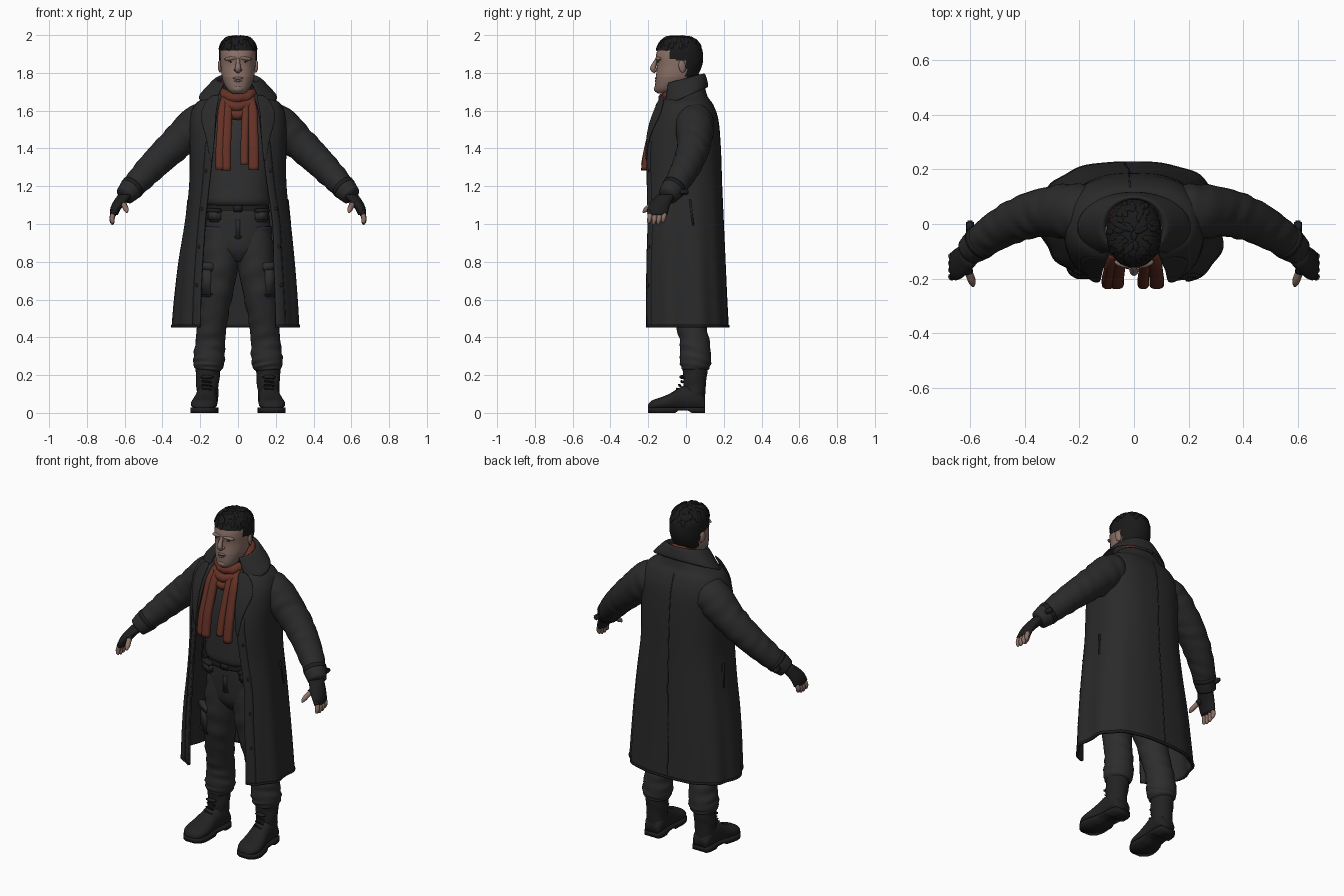
import bpy, bmesh, math, random
from mathutils import Vector

cube = bpy.data.objects.get("Cube")
if cube:
    bpy.data.objects.remove(cube)
random.seed(4)
SIDES = ((1, "left"), (-1, "right"))


def material(name, r, g, b):
    m = bpy.data.materials.new(name)
    m.use_nodes = True
    m.diffuse_color = (r, g, b, 1)
    node = m.node_tree.nodes["Principled BSDF"]
    node.inputs["Base Color"].default_value = (r, g, b, 1)
    node.inputs["Roughness"].default_value = 0.8
    return m


COAT = material("coat charcoal", .023, .023, .023)
TRIM = material("dark trim", .013, .013, .013)
PANTS = material("trouser grey", .026, .026, .027)
KNIT = material("sweater grey", .03, .03, .03)
BOOT = material("boot black", .016, .016, .016)
SCARF = material("scarf rust", .13, .031, .019)
SKIN = material("skin", .26, .165, .135)
STUBBLE = material("stubble skin", .21, .14, .12)
HAIR = material("hair black", .01, .01, .01)


def finish(name, bm, mat, thick=0, sub=0):
    bmesh.ops.recalc_face_normals(bm, faces=bm.faces)
    me = bpy.data.meshes.new(name)
    bm.to_mesh(me)
    bm.free()
    me.materials.append(mat)
    me.shade_smooth()
    ob = bpy.data.objects.new(name, me)
    bpy.context.collection.objects.link(ob)
    if thick:
        mod = ob.modifiers.new("thickness", "SOLIDIFY")
        mod.thickness, mod.offset = thick, 0
    if sub:
        ob.modifiers.new("smooth", "SUBSURF").levels = sub
        ob.modifiers["smooth"].render_levels = sub
    return ob


def grid(name, rows, mat, around=False, along=False, caps=False, thick=0, sub=0):
    """Skin a list of equally long point rows."""
    bm = bmesh.new()
    vs = [[bm.verts.new(p) for p in row] for row in rows]
    n, m = len(rows), len(rows[0])
    for i in range(n if along else n - 1):
        for j in range(m if around else m - 1):
            a, b, k = vs[i], vs[(i + 1) % n], (j + 1) % m
            bm.faces.new((a[j], a[k], b[k], b[j]))
    if caps:
        bm.faces.new(vs[0])
        bm.faces.new(vs[-1])
    return finish(name, bm, mat, thick, sub)


def spline(pts, steps, closed=False):
    """Catmull-Rom through tuples of any length."""
    n, out = len(pts), []
    get = (lambda i: pts[i % n]) if closed else (lambda i: pts[max(0, min(n - 1, i))])
    for i in range(n if closed else n - 1):
        for s in range(steps):
            t = s / steps
            out.append(tuple(.5 * (2 * b + (c - a) * t + (2 * a - 5 * b + 4 * c - d) * t * t
                       + (3 * b - a - 3 * c + d) * t ** 3)
                       for a, b, c, d in zip(get(i - 1), get(i), get(i + 1), get(i + 2))))
    return out if closed else out + [tuple(pts[-1])]


def ring(z, cx, w, yf, yb, n=32, power=2, opening=None, fold=0):
    """Rounded horizontal section, optionally open at the front and draped by folds."""
    e, cy, d, pts = 2 / power, (yf + yb) / 2, (yb - yf) / 2, []
    t0 = math.asin(min(1, opening / w) ** (1 / e)) if opening else 0
    for j in range(n):
        t = t0 + (2 * math.pi - 2 * t0) * j / (n - 1 if opening else n)
        s, c = math.sin(t), math.cos(t)
        swing = (2 if s > 0 else 4) * math.sin(2 * t) if c > 0 else 0
        k = 1 + fold * (math.sin(11 * t) * abs(s) + swing)
        pts.append((cx + k * w * math.copysign(abs(s) ** e, s),
                    cy - k * d * math.copysign(abs(c) ** e, c), z))
    return pts


def loft(name, rows, mat, steps=4, power=2, n=32):
    return grid(name, [ring(*r, n=n, power=power) for r in spline(rows, steps)], mat, around=True, caps=True)


def tube(name, pts, mat, n=16, steps=6, wrinkle=0, closed=False):
    """Round section swept along (x, y, z, radius) points, with slanting cloth creases."""
    path, rows = spline(pts, steps, closed), []
    m = len(path)
    for i, p in enumerate(path):
        a = path[(i - 1) % m] if closed else path[max(0, i - 1)]
        b = path[(i + 1) % m] if closed else path[min(m - 1, i + 1)]
        t = (Vector(b[:3]) - Vector(a[:3])).normalized()
        u = t.cross(Vector((0, 1, 0)) if abs(t.y) < .8 and not closed else Vector((0, 0, 1))).normalized()
        v = t.cross(u)
        row = []
        for j in range(n):
            g = 2 * math.pi * j / n
            crease = math.sin(i * 1.1 + 3 * math.sin(g + .4)) * (.5 + .5 * math.sin(i * .37 + 2 * g))
            r = p[3] * (1 + wrinkle * crease)
            row.append(Vector(p[:3]) + r * (math.cos(g) * u + math.sin(g) * v))
        rows.append(row)
    return grid(name, rows, mat, around=True, along=closed, caps=not closed)


def blob(name, loc, size, mat, rot=(0, 0, 0)):
    bm = bmesh.new()
    bmesh.ops.create_uvsphere(bm, u_segments=12, v_segments=8, radius=1)
    ob = finish(name, bm, mat)
    ob.location, ob.scale, ob.rotation_euler = loc, size, rot
    return ob


def box(name, loc, size, mat, rot=(0, 0, 0), bevel=.006):
    bm = bmesh.new()
    bmesh.ops.create_cube(bm, size=1)
    bmesh.ops.scale(bm, vec=size, verts=bm.verts)
    bmesh.ops.bevel(bm, geom=bm.edges[:], offset=min(bevel, min(size) * .4), segments=2, affect="EDGES")
    ob = finish(name, bm, mat)
    ob.location, ob.rotation_euler = loc, rot
    return ob


# Coat shell: z, centre x, half width, front y, back y, half opening
coat = [(.455, -.012, .327, -.222, .22, .203), (.6, -.01, .318, -.224, .212, .2), (.8, -.006, .3, -.224, .203, .19),
        (1, 0, .275, -.222, .194, .18), (1.2, 0, .252, -.222, .185, .155), (1.4, 0, .25, -.213, .178, .13),
        (1.55, 0, .25, -.176, .165, .115), (1.63, 0, .222, -.138, .138, .1), (1.67, 0, .165, -.105, .11, .085),
        (1.72, 0, .11, -.09, .095, .075)]
rows = [ring(*r[:5], n=72, power=2.6, opening=r[5], fold=.022 * max(0, 1.4 - r[0]))
        for r in spline(coat, 5)]
grid("coat_body", rows, COAT, thick=.012)
grid("coat_hem", [[(x * 1.008, y * 1.015, z - .002 + d) for x, y, z in rows[0]] for d in (0, .012)],
     TRIM, thick=.012)
# Back seam follows the middle of the shell
grid("back_seam", [[(r[36][0] + d, r[36][1] + .005, r[36][2]) for d in (0, .006)]
                   for r in rows[:-8]], TRIM, thick=.004)

# Turned down collar, low at the front and high at the nape
collar = []
for w, d, z, drop in ((.095, .095, 1.70, .02), (.108, .105, 1.772, .025), (.122, .108, 1.765, .03),
                      (.165, .118, 1.716, .045), (.21, .126, 1.668, .055)):
    arc = [math.radians(38 + 284 * j / 40) for j in range(41)]
    collar.append([(w * math.sin(a), -.01 - d * math.cos(a), z - drop * math.cos(a)) for a in arc])
grid("coat_collar", collar, COAT, thick=.01, sub=1)

for s, side in SIDES:
    # Lapels and storm flaps
    lapel = [((.09, -.13, 1.69), (.15, -.115, 1.68)), ((.112, -.163, 1.62), (.205, -.125, 1.6)),
             ((.118, -.196, 1.54), (.195, -.16, 1.53)), ((.122, -.212, 1.45), (.165, -.2, 1.45)),
             ((.135, -.212, 1.33), (.15, -.21, 1.33))]
    grid(side + "_lapel", [[Vector((s * p[0], p[1], p[2])).lerp(Vector((s * q[0], q[1], q[2])), t)
         for t in (0, .5, 1)] for p, q in lapel], COAT, thick=.009, sub=2)
    # Front placket with buttons, laid on the edge of the shell
    edge = [row[:4] if s > 0 else row[:-5:-1] for row in rows[:27]]
    grid(side + "_placket", [[(x, y - .006, z) for x, y, z in row] for row in edge], COAT, thick=.006)
    for row in edge[7::5]:
        x, y, z = row[2]
        blob(side + "_button", (x, y - .01, z), (.009, .004, .009), TRIM)
    box(side + "_pocket_welt", (s * .266, .03, 1.06), (.018, .022, .15), TRIM, (.12, -s * .1, 0))

    # Sleeve, cuff and strap
    tube(side + "_sleeve", [(s * x, y, z, r) for x, y, z, r in (
        (.13, .03, 1.56, .083), (.21, .043, 1.527, .104), (.32, .044, 1.432, .09), (.42, .017, 1.338, .08),
        (.51, -.03, 1.246, .07), (.585, -.085, 1.165, .056))], COAT, 28, 10, .035)
    tube(side + "_cuff", [(s * x, y, z, r) for x, y, z, r in (
        (.555, -.062, 1.197, .063), (.575, -.078, 1.176, .061), (.6, -.097, 1.148, .052))], COAT, 24, 3)
    tube(side + "_cuff_strap", [(s * x, y, z, .065) for x, y, z in (
        (.553, -.06, 1.2), (.566, -.07, 1.186))], TRIM, 24, 2)
    box(side + "_strap_tab", (s * .6, -.022, 1.17), (.022, .07, .03), TRIM, (0, s * .6, 0))

    # Half finger glove and hand
    loft(side + "_glove", [(1.048, s * .656, .02, -.202, -.098), (1.075, s * .65, .027, -.206, -.092),
         (1.11, s * .63, .035, -.192, -.08), (1.155, s * .595, .04, -.15, -.055)], TRIM, n=20)
    for i in range(4):
        y, low = -.114 - .025 * i, (.012, .002, 0, .006)[i]
        tube(side + "_glove_finger", [(s * .654, y, 1.07, .0155), (s * .661, y - .002, 1.046 + low, .015)],
             TRIM, 10, 2)
        tube(side + "_finger", [(s * .659, y, 1.055, .0125), (s * .667, y - .004, 1.024 + low, .013),
             (s * .664, y - .008, 1.003 + low, .0095), (s * .661, y - .009, .996 + low, .002)], SKIN, 10, 3)
    tube(side + "_glove_thumb", [(s * .615, -.15, 1.12, .02), (s * .604, -.178, 1.104, .017)], TRIM, 10, 2)
    tube(side + "_thumb", [(s * .606, -.172, 1.106, .014), (s * .592, -.21, 1.078, .014),
         (s * .588, -.228, 1.06, .004)], SKIN, 10, 3)

    # Trouser leg, bloused above the boot
    tube(side + "_trouser_leg", [(s * x, y, z, r) for x, y, z, r in (
        (.08, -.01, .98, .098), (.092, -.012, .82, .1), (.115, -.005, .65, .09), (.135, .02, .5, .08),
        (.146, .045, .38, .078), (.153, .05, .29, .083), (.158, .05, .24, .076), (.16, .05, .215, .05))],
         PANTS, 28, 8, .045)
    box(side + "_cargo_pocket", (s * .165, -.062, .7), (.09, .05, .17), PANTS, (0, -s * .07, s * .5), .012)
    box(side + "_cargo_flap", (s * .166, -.066, .775), (.098, .052, .045), PANTS, (0, -s * .07, s * .5))
    box(side + "_belt_pouch", (s * .125, -.1, 1.045), (.075, .05, .07), PANTS, (0, 0, s * .4), .012)
    box(side + "_pouch_flap", (s * .125, -.103, 1.07), (.08, .05, .025), TRIM, (0, 0, s * .4))

    # Boot: foot sections run from heel to toe
    foot = [(.1, .045, .08, .16), (.07, .056, .13, .162), (.01, .057, .15, .165), (-.04, .058, .13, .17),
            (-.09, .066, .1, .176), (-.14, .07, .08, .18), (-.18, .056, .066, .18), (-.2, .025, .045, .18)]
    sections, sole = [], []
    for y, w, h, x in spline(foot, 3):
        arc = [2 * math.pi * j / 20 for j in range(20)]
        sections.append([(s * x + w * math.copysign(abs(math.cos(a)) ** .75, math.cos(a)), y,
                          .014 + (h - .014) * (.5 + .5 * math.sin(a))) for a in arc])
        low = .012 if -.05 < y < .03 else 0
        sole.append([(s * x + k * (w + .002), y * 1.01, z) for k, z in
                     ((-1, low), (1, low), (1, .028), (-1, .028))])
    grid(side + "_boot_foot", sections, BOOT, around=True, caps=True)
    grid(side + "_boot_sole", sole, TRIM, around=True, caps=True)
    tube(side + "_boot_shaft", [(s * .162, .045, .06, .055), (s * .162, .045, .12, .058),
         (s * .16, .047, .19, .062), (s * .16, .05, .24, .066)], BOOT, 24, 4, .04)
    for i in range(5):
        box(side + "_lace", (s * .165, -.045 + .012 * i, .125 + .02 * i), (.055, .018, .007), TRIM, (-.4, .15, 0))
    blob(side + "_lace_knot", (s * .165, -.022, .19), (.035, .013, .01), TRIM)

# Hips, belt and sweater
loft("trouser_hips", [(.8, 0, .05, -.07, .06), (.86, 0, .13, -.11, .1), (.95, 0, .17, -.12, .11),
     (1.05, 0, .165, -.125, .105), (1.11, 0, .155, -.12, .1)], PANTS, power=2.3)
loft("belt", [(1.068, 0, .166, -.132, .108), (1.1, 0, .163, -.132, .106)], TRIM, power=2.3)
box("belt_buckle", (0, -.132, 1.083), (.05, .012, .04), TRIM)
box("trouser_fly", (0, -.117, .99), (.035, .014, .14), PANTS)
loft("sweater", [(1.095, 0, .15, -.13, .1), (1.12, 0, .172, -.15, .11), (1.2, 0, .175, -.155, .12),
     (1.4, 0, .195, -.16, .135), (1.54, 0, .19, -.14, .135), (1.62, 0, .14, -.1, .1),
     (1.68, 0, .075, -.085, .07)], KNIT, power=2.3)

# Scarf wrapped round the neck in falling loops, with hanging ends
for name, w, d, z, tilt, r in (("upper", .083, .083, 1.71, .045, .027), ("middle", .09, .096, 1.69, .07, .029),
                               ("lower", .092, .104, 1.672, .095, .027)):
    tube("scarf_wrap_" + name, [(w * math.sin(a), -.035 - d * math.cos(a), z - tilt * math.cos(a), r)
         for a in (math.pi * k / 5 for k in range(10))], SCARF, 16, 6, .12, True)
for name, x0, x1, w, low in (("right_outer", -.085, -.095, .023, 1.288), ("right_inner", -.055, -.064, .027, 1.282),
                             ("middle", .04, .034, .021, 1.315), ("left", .078, .083, .027, 1.285)):
    loft("scarf_end_" + name, [(1.66, x0 * .9, w * .7, -.125, -.085), (1.6, x0, w * .9, -.164, -.125),
         (1.5, (x0 + x1) / 2, w * .95, -.196, -.155), (1.4, x1, w, -.222, -.182),
         (low, x1, w, -.238, -.2)], SCARF, power=2.5, n=20)

# Head and neck
loft("neck", [(1.6, 0, .065, -.075, .06), (1.7, 0, .064, -.085, .06), (1.78, 0, .062, -.09, .065)], SKIN)
skull = [(1.69, 0, .03, -.15, -.08), (1.71, 0, .054, -.163, -.04), (1.745, 0, .075, -.163, .02),
         (1.79, 0, .087, -.158, .055), (1.84, 0, .092, -.155, .075), (1.88, 0, .094, -.16, .079),
         (1.92, 0, .093, -.152, .073), (1.955, 0, .08, -.135, .053), (1.98, 0, .055, -.108, .022),
         (1.988, 0, .015, -.07, -.02)]
head = loft("head", skull, SKIN, power=2.15, n=40)
head.data.materials.append(STUBBLE)
for f in head.data.polygons:
    f.material_index = int(f.center.z < 1.775 and f.center.y < -.02)
tube("nose", [(0, -.153, 1.875, .009), (0, -.168, 1.845, .012), (0, -.174, 1.822, .016),
     (0, -.158, 1.808, .013)], SKIN, 12, 4)
blob("chin", (0, -.15, 1.715), (.03, .02, .02), STUBBLE)
blob("upper_lip", (0, -.157, 1.772), (.027, .008, .007), STUBBLE)
blob("lower_lip", (0, -.157, 1.757), (.023, .008, .006), STUBBLE)
blob("mouth_line", (0, -.159, 1.765), (.025, .005, .0012), TRIM)
for s, side in SIDES:
    blob(side + "_brow_ridge", (s * .038, -.146, 1.876), (.036, .014, .01), SKIN, (0, s * .12, s * .25))
    blob(side + "_eyebrow", (s * .04, -.152, 1.878), (.025, .007, .004), STUBBLE, (0, s * .1, s * .25))
    blob(side + "_eye", (s * .036, -.147, 1.859), (.013, .006, .003), TRIM)
    blob(side + "_nostril", (s * .013, -.16, 1.816), (.009, .01, .008), SKIN)
    blob(side + "_ear", (s * .095, -.02, 1.835), (.011, .02, .034), SKIN, (.15, 0, s * .3))


# Hair: enlarged skull trimmed along the hairline, plus short tufts
def hairline(y):
    return 1.92 if y < -.085 else 1.875 if y < -.045 else 1.865 if y < 0 else 1.775


hair = loft("hair", [(z + .006, x, w + .006, f - .003, b + .012) for z, x, w, f, b in skull], HAIR,
            steps=6, power=2.15, n=48)
bm = bmesh.new()
bm.from_mesh(hair.data)
bmesh.ops.delete(bm, geom=[f for f in bm.faces if f.calc_center_median().z < hairline(f.calc_center_median().y)],
                 context="FACES")
spots = [(f.calc_center_median(), f.normal.copy()) for f in bm.faces if f.calc_center_median().z > 1.93]
bm.to_mesh(hair.data)
bm.free()
for p, nrm in random.sample(spots, 80):
    blob("hair_tuft", p, (.011, .02, .005), HAIR, nrm.to_track_quat("Z", "Y").to_euler())
